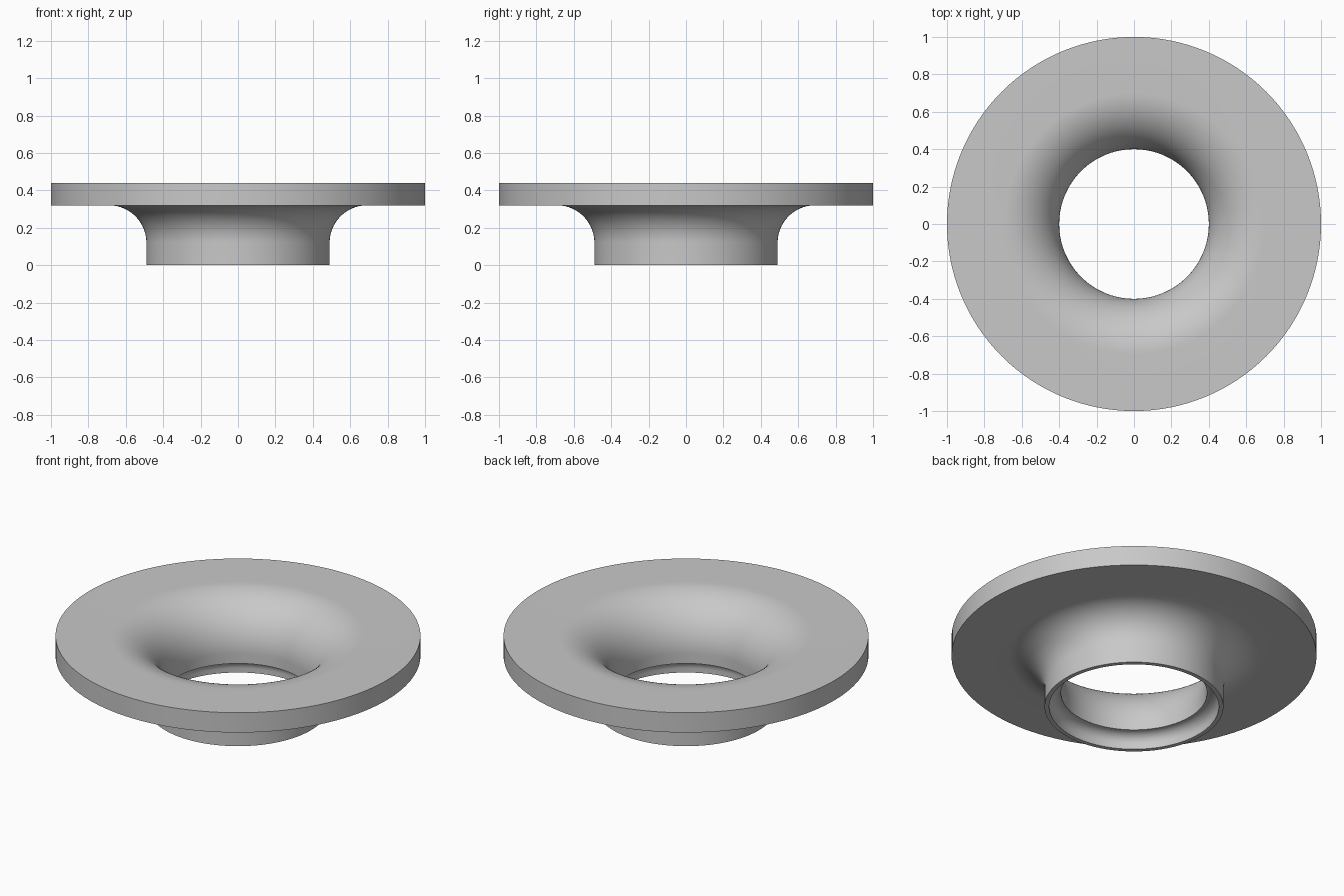
import bpy
import bmesh
from math import sin, cos, pi, radians
from mathutils import Matrix, Vector

cube = bpy.data.objects.get("Cube")
if cube:
    bpy.data.objects.remove(cube, do_unlink=True)

SEGMENTS = 128


def arc(cx, cz, radius, start, end, steps):
    """Points of a circular arc in the (radius, height) plane, angles in degrees."""
    angles = [radians(start + (end - start) * i / steps) for i in range(steps + 1)]
    return [(cx + radius * cos(a), cz + radius * sin(a)) for a in angles]


def lathe(name, profile, material):
    """Revolve a closed (radius, height) profile around the z axis."""
    bm = bmesh.new()
    rings = []
    for i in range(SEGMENTS):
        turn = Matrix.Rotation(2 * pi * i / SEGMENTS, 3, 'Z')
        rings.append([bm.verts.new(turn @ Vector((r, 0, z))) for r, z in profile])
    count = len(profile)
    for i in range(SEGMENTS):
        a, b = rings[i], rings[(i + 1) % SEGMENTS]
        for j in range(count):
            k = (j + 1) % count
            bm.faces.new((a[j], b[j], b[k], a[k]))
    bmesh.ops.recalc_face_normals(bm, faces=bm.faces[:])
    mesh = bpy.data.meshes.new(name)
    bm.to_mesh(mesh)
    bm.free()
    mesh.materials.append(material)
    obj = bpy.data.objects.new(name, mesh)
    bpy.context.collection.objects.link(obj)
    bpy.ops.object.select_all(action='DESELECT')
    obj.select_set(True)
    bpy.context.view_layer.objects.active = obj
    bpy.ops.object.shade_smooth_by_angle(angle=radians(35))
    return obj


# Plain grey material
grey = bpy.data.materials.new("plain_grey")
grey.use_nodes = True
colour = (0.58, 0.58, 0.58, 1)
grey.diffuse_color = colour
grey.node_tree.nodes["Principled BSDF"].inputs["Base Color"].default_value = colour

profile = [(0.49, 0)]
# Outside of the neck, flaring into the flange underside
profile += arc(0.69, 0.12, 0.20, 180, 90, 20)
# Flange rim
profile += [(1, 0.32), (1, 0.44)]
# Funnel mouth, curving down to the throat
profile += arc(0.70, 0.14, 0.30, 90, 180, 28)
# Throat edge and rounded recess inside the foot
profile += [(0.40, 0.085)]
profile += arc(0.405, 0.025, 0.06, 90, 0, 10)
profile += [(0.465, 0)]

lathe("flanged_funnel", profile, grey)
